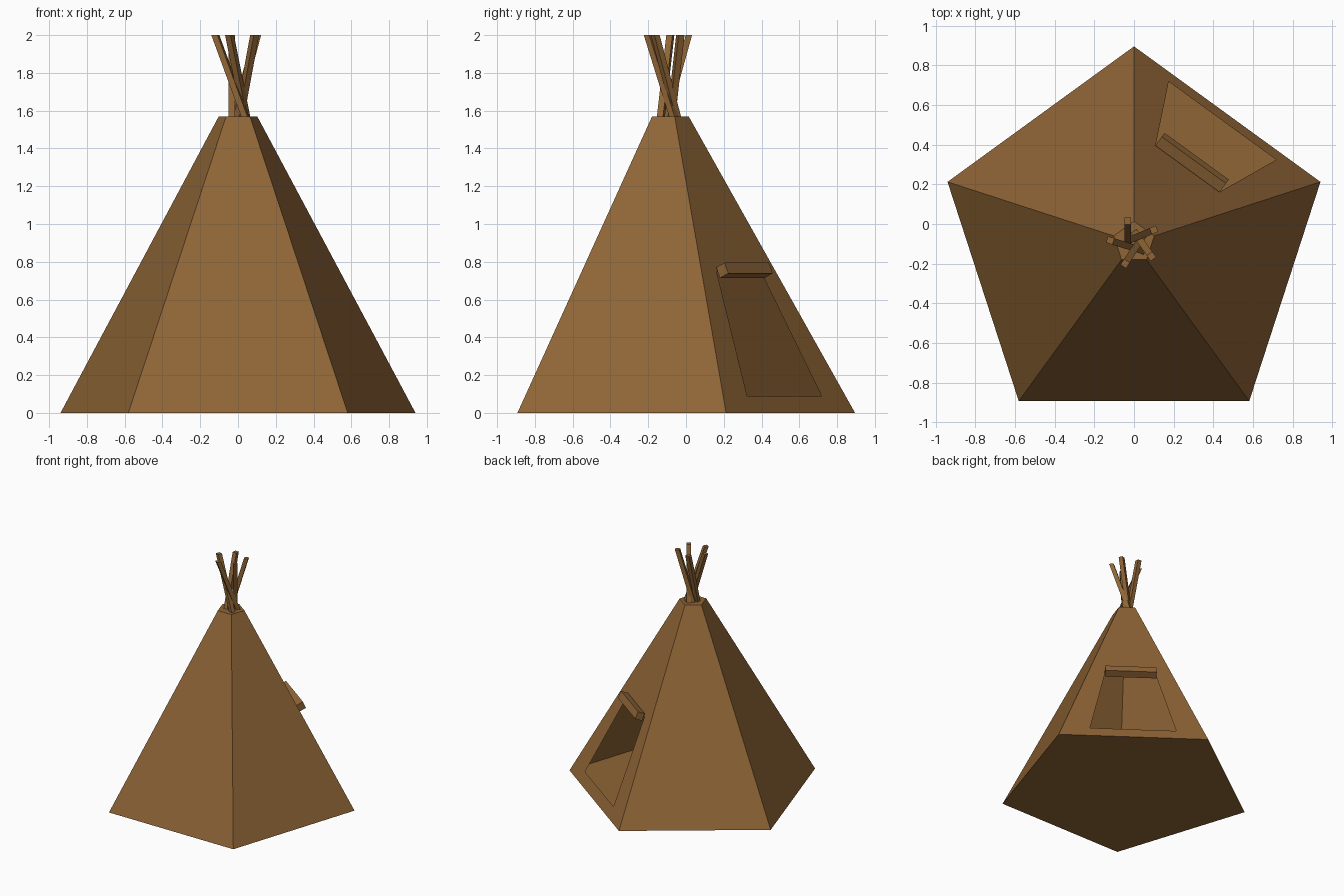
import bpy, bmesh, math
from mathutils import Vector

if "Cube" in bpy.data.objects:
    bpy.data.objects.remove(bpy.data.objects["Cube"])

CY = -0.093                      # centre of the pentagon in y
R0, R1, H = 0.988, 0.107, 1.57   # base radius, top radius, cover height

brown = bpy.data.materials.new("canvas_brown")
brown.diffuse_color = (0.275, 0.130, 0.037, 1)
brown.use_nodes = True
brown.node_tree.nodes["Principled BSDF"].inputs["Base Color"].default_value = brown.diffuse_color


def make_object(name, bm):
    me = bpy.data.meshes.new(name)
    bm.to_mesh(me)
    bm.free()
    me.materials.append(brown)
    ob = bpy.data.objects.new(name, me)
    bpy.context.collection.objects.link(ob)
    return ob


def ring(r, z):
    angles = [math.radians(90 + 72 * i) for i in range(5)]
    return [(r * math.cos(a), CY + r * math.sin(a), z) for a in angles]


# Door side frame: outward direction and sideways direction
OUT = Vector((math.cos(math.radians(54)), math.sin(math.radians(54)), 0))
SIDE = Vector((OUT.y, -OUT.x, 0))


def door_point(r, s, z):
    return Vector((0, CY, z)) + OUT * r + SIDE * s


def wall_r(z):
    c = math.cos(math.radians(36))
    return c * (R0 + (R1 - R0) * z / H)


# Tent cover: hollow pentagonal shell with floor, cap and a door opening
bm = bmesh.new()
low = [bm.verts.new(p) for p in ring(R0, 0)]
top = [bm.verts.new(p) for p in ring(R1, H)]
for i in range(4):
    bm.faces.new((low[i], low[i + 1], top[i + 1], top[i]))
bm.faces.new(low[::-1])
bm.faces.new(top)
hole = [bm.verts.new(door_point(wall_r(z), s, z))
        for s, z in ((0.335, 0.09), (-0.335, 0.09), (-0.2, 0.745), (0.2, 0.745))]
outer = [low[4], low[0], top[0], top[4]]
for i in range(4):
    j = (i + 1) % 4
    bm.faces.new((outer[i], outer[j], hole[j], hole[i]))
bmesh.ops.recalc_face_normals(bm, faces=bm.faces)
make_object("tent_cover", bm)

# Rolled door flap: square bar lying on the wall above the opening
section = [(0.458, 0.770), (0.482, 0.714), (0.537, 0.739), (0.513, 0.795)]
bm = bmesh.new()
a, b = [[bm.verts.new(door_point(r, s, z)) for r, z in section] for s in (-0.2, 0.2)]
bm.faces.new(a)
bm.faces.new(b[::-1])
for i in range(4):
    j = (i + 1) % 4
    bm.faces.new((a[i], b[i], b[j], a[j]))
bmesh.ops.recalc_face_normals(bm, faces=bm.faces)
make_object("rolled_door_flap", bm)

# Crossing square poles above the cover: (top x, y) and (bottom x, y)
poles = [
    ((-0.120, -0.083), (0.045, -0.135)),
    ((0.100, -0.030), (-0.020, -0.080)),
    ((-0.032, 0.015), (-0.032, -0.110)),
    ((-0.045, -0.200), (0.045, -0.060)),
    ((0.088, -0.163), (0.005, -0.045)),
]
W = 0.017
for n, (t, b) in enumerate(poles):
    lean = (Vector(t) - Vector(b)).normalized()
    across = Vector((-lean.y, lean.x))
    bm = bmesh.new()
    rings = []
    for p, z in ((b, 1.55), (t, 2.0)):
        rings.append([bm.verts.new((*(Vector(p) + lean * u * W + across * v * W), z))
                      for u, v in ((-1, -1), (1, -1), (1, 1), (-1, 1))])
    lo, hi = rings
    bm.faces.new(lo[::-1])
    bm.faces.new(hi)
    for i in range(4):
        j = (i + 1) % 4
        bm.faces.new((lo[i], lo[j], hi[j], hi[i]))
    bmesh.ops.recalc_face_normals(bm, faces=bm.faces)
    make_object(f"pole_{n + 1}", bm)
